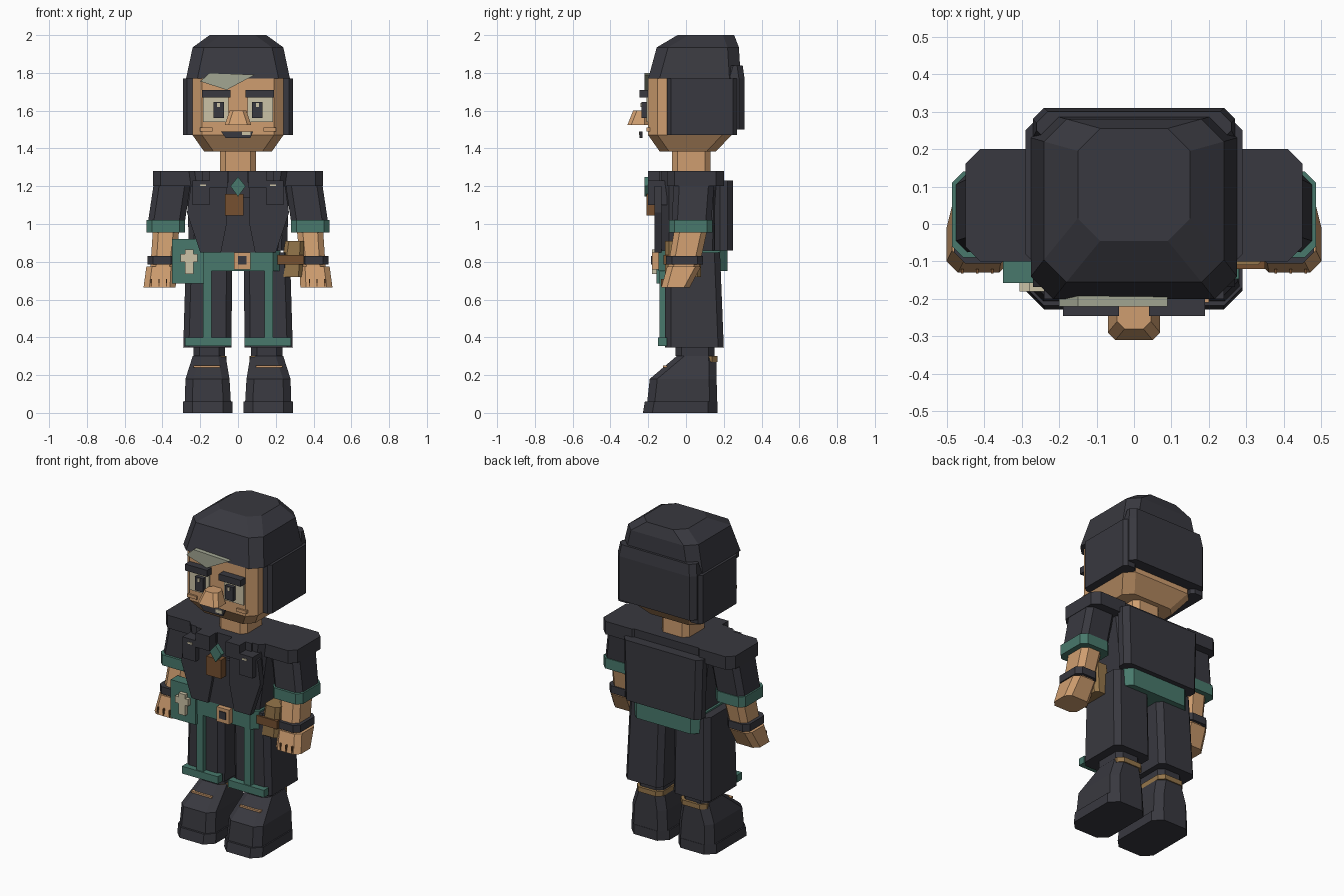
import bpy, bmesh

default_cube = bpy.data.objects.get("Cube")
if default_cube:
    bpy.data.objects.remove(default_cube, do_unlink=True)


def material(name, red, green, blue):
    mat = bpy.data.materials.new(name)
    mat.use_nodes = True
    colour = (red, green, blue, 1)
    mat.diffuse_color = colour
    mat.node_tree.nodes["Principled BSDF"].inputs["Base Color"].default_value = colour
    return mat


charcoal = material("charcoal", .04, .04, .05)
skin = material("skin", .62, .34, .16)
teal = material("teal", .065, .19, .15)
cream = material("cream", .6, .54, .38)
brown = material("brown", .18, .08, .03)
tan = material("tan", .3, .18, .07)
sage = material("pale sage", .36, .38, .29)


def bridge(name, mat, first_ring, last_ring):
    """Close two matching rings of points into a solid."""
    bm = bmesh.new()
    first = [bm.verts.new(point) for point in first_ring]
    last = [bm.verts.new(point) for point in last_ring]
    bm.faces.new(first)
    bm.faces.new(last)
    for i in range(len(first)):
        bm.faces.new((first[i - 1], first[i], last[i], last[i - 1]))
    bmesh.ops.recalc_face_normals(bm, faces=bm.faces)
    mesh = bpy.data.meshes.new(name)
    bm.to_mesh(mesh)
    bm.free()
    mesh.materials.append(mat)
    bpy.context.collection.objects.link(bpy.data.objects.new(name, mesh))


def outline(x, y, bevel):
    """Rectangle corners, each cut off by the bevel."""
    (left, right), (front, back) = x, y
    if not bevel:
        return [(left, front), (right, front), (right, back), (left, back)]
    return [(left + bevel, front), (right - bevel, front),
            (right, front + bevel), (right, back - bevel),
            (right - bevel, back), (left + bevel, back),
            (left, back - bevel), (left, front + bevel)]


def block(name, mat, x, y, z, bevel=.03, top_x=None, top_y=None, side=1):
    """Upright block; the top may have its own width and depth."""
    if not isinstance(x, tuple):
        x = (-x, x)
    top_x = top_x or x
    if not isinstance(top_x, tuple):
        top_x = (-top_x, top_x)
    bottom, top = z
    bridge(name, mat,
           [(px * side, py, bottom) for px, py in outline(x, y, bevel)],
           [(px * side, py, top) for px, py in outline(top_x, top_y or y, bevel)])


def box(name, mat, x, y, z, side=1):
    block(name, mat, x, y, z, bevel=0, side=side)


def plate(name, mat, y, points, side=1):
    """Shape drawn in (x, z) and given a depth along y."""
    front, back = y
    bridge(name, mat, [(x * side, front, z) for x, z in points],
           [(x * side, back, z) for x, z in points])


def pair(make, name, *args, **options):
    """Make a part on the left and its mirror image on the right."""
    make("left_" + name, *args, side=1, **options)
    make("right_" + name, *args, side=-1, **options)


# Shared levels
hairline, jaw, face_front = 1.77, 1.47, -.2
shoulder_top, chest_front, waist = 1.28, -.13, .85
cuff_top, trouser_hem, ankle = 1.02, .345, .3

# Head, neck and hair
head_depth = (face_front, .24)
block("face", skin, x=.24, y=head_depth, z=(jaw, hairline), bevel=.05)
block("chin", skin, x=.18, y=(-.14, .16), z=(1.385, jaw), bevel=.05,
      top_x=.24, top_y=head_depth)
block("neck", skin, x=.095, y=(-.075, .13), z=(shoulder_top - .04, 1.4))
cap_depth, crown_depth = (face_front, .29), (-.155, .28)
block("hair_cap", charcoal, x=.275, y=cap_depth, z=(hairline, 1.935), bevel=.06,
      top_x=.24, top_y=crown_depth)
block("hair_crown", charcoal, x=.24, y=crown_depth, z=(1.935, 2), bevel=.06,
      top_x=.15, top_y=(-.045, .255))
block("hair_back", charcoal, x=.27, y=(.2, .31), z=(1.5, hairline))
block("hair_back_ridge", charcoal, x=.27, y=(.2, .31), z=(hairline, 1.84),
      top_x=.26, top_y=(.22, .3))
pair(block, "side_hair", charcoal, x=(.2, .29), y=(-.1, .27), z=(jaw, hairline), bevel=.02)
plate("hair_streak", sage, (face_front - .02, face_front + .03),
      [(-.2, 1.755), (-.15, 1.8), (.09, 1.79), (-.06, 1.71)])

# Face
block("nose", skin, x=.07, y=(-.31, face_front), z=(1.525, 1.6), bevel=.02,
      top_x=.045, top_y=(-.28, face_front))
plate("mouth", charcoal, (-.245, -.23),
      [(-.09, 1.49), (-.065, 1.455), (.065, 1.455), (.08, 1.49)])
box("tooth", cream, x=(.02, .065), y=(-.25, -.24), z=(1.47, 1.49))
eye_front, pupil_front = face_front - .01, face_front - .035
pair(box, "eye", cream, x=(.05, .185), y=(eye_front, face_front), z=(1.54, hairline - .1))
pair(box, "pupil", charcoal, x=(.075, .13), y=(pupil_front, eye_front), z=(1.56, 1.645))
pair(box, "eye_glint", cream, x=(.095, .11), y=(pupil_front - .005, pupil_front), z=(1.62, 1.64))
pair(box, "brow", charcoal, x=(.04, .19), y=(-.245, face_front), z=(1.67, 1.71))
pair(box, "cheek", skin, x=(.135, .2), y=(eye_front, face_front + .04), z=(1.49, 1.51))

# Torso and belt
block("torso", charcoal, x=.21, y=(chest_front, .18), z=(waist, shoulder_top), bevel=.04,
      top_x=.27, top_y=(chest_front, .19))
block("back_panel", charcoal, x=.26, y=(.15, .25), z=(waist + .01, 1.23), top_x=.27)
block("belt", teal, x=.225, y=(-.145, .22), z=(waist - .1, waist + .01), bevel=.04)
box("buckle", skin, x=(-.02, .065), y=(-.18, chest_front), z=(.76, waist))
box("buckle_centre", charcoal, x=(0, .045), y=(-.186, -.18), z=(.785, .83))

# Jacket front
block("shirt_front", charcoal, x=.09, y=(-.15, chest_front), z=(waist, 1.14), bevel=0, top_x=.07)
pair(plate, "jacket_flap", charcoal, (-.168, chest_front),
     [(.06, 1), (.06, 1.22), (.25, 1.2), (.27, 1.06), (.2, waist), (.09, waist)])
lapel_depth = (face_front, -.1)
pair(box, "upper_lapel", charcoal, x=(.055, .15), y=lapel_depth, z=(1.19, shoulder_top))
pair(box, "lower_lapel", charcoal, x=(.15, .24), y=lapel_depth, z=(1.1, 1.23))
pair(box, "collar", charcoal, x=(.05, .19), y=(-.14, -.05), z=(1.22, shoulder_top))
pair(box, "collar_pin", cream, x=(.17, .2), y=(face_front - .005, face_front), z=(1.2, 1.21))
box("pendant_pouch", brown, x=(-.07, .03), y=(-.21, -.16), z=(1.045, 1.16))
plate("pendant_gem", teal, (-.22, -.19), [(-.04, 1.2), (0, 1.145), (.04, 1.2), (0, 1.25)])

# Arms
pair(block, "shoulder", charcoal, x=(.19, .45), y=(-.1, .2), z=(1.2, shoulder_top), bevel=.04)
pair(block, "sleeve", charcoal, x=(.28, .475), y=(-.075, .135), z=(cuff_top, 1.22),
     top_x=(.25, .445), top_y=(-.065, .15))
pair(block, "sleeve_cuff", teal, x=(.28, .485), y=(-.09, .14), z=(.955, cuff_top))
pair(block, "forearm", skin, x=(.335, .465), y=(-.1, .065), z=(.75, .98),
     top_x=(.31, .45), top_y=(-.06, .115))
pair(block, "wristband", charcoal, x=(.325, .48), y=(-.105, .09), z=(.785, .83))
pair(block, "hand", skin, x=(.33, .5), y=(-.13, .02), z=(.665, .775),
     top_x=(.325, .485), top_y=(-.1, .08))
for finger in range(3):
    gap = .375 + finger * .04
    pair(box, f"finger_gap_{finger}", brown, x=(gap, gap + .007), y=(-.132, -.12), z=(.67, .71))

# Hip gear
block("side_pouch", tan, x=(.22, .34), y=(-.11, .08), z=(.72, .91), bevel=.02, top_x=(.25, .35))
box("pouch_strap", brown, x=(.21, .35), y=(-.12, -.02), z=(.785, .835))
box("book", teal, x=(-.35, -.18), y=(-.157, -.09), z=(.685, .92))
emblem_depth = (-.18, -.15)
box("book_emblem_stem", cream, x=(-.28, -.235), y=emblem_depth, z=(.735, .865))
box("book_emblem_bar", cream, x=(-.305, -.215), y=emblem_depth, z=(.8, .84))

# Trousers
pair(block, "trouser_leg", charcoal, x=(.035, .29), y=(-.11, .2), z=(trouser_hem, waist),
     top_x=(.03, .275), top_y=(-.11, .18))
pair(box, "trouser_stripe", teal, x=(.14, .185), y=(-.14, -.1), z=(.4, .78))
pair(box, "trouser_band", teal, x=(.035, .28), y=(-.147, -.1), z=(trouser_hem + .01, .4))
pair(block, "sock", charcoal, x=(.07, .235), y=(-.055, .15), z=(ankle, trouser_hem))
pair(block, "ankle_ring", tan, x=(.06, .24), y=(-.04, .167), z=(ankle - .03, ankle))

# Boots
foot_width, foot_depth = (.045, .278), (-.192, .162)
pair(block, "boot_sole", charcoal, x=(.03, .29), y=(-.228, .167), z=(0, .06), bevel=.05,
     top_y=(-.218, .167))
pair(block, "boot_foot", charcoal, x=(.038, .282), y=(-.205, .165), z=(.06, .18), bevel=.04,
     top_x=foot_width, top_y=foot_depth)
pair(block, "boot_shaft", charcoal, x=foot_width, y=foot_depth, z=(.18, ankle), bevel=.04,
     top_x=(.065, .24), top_y=(-.05, .16))
pair(box, "boot_lace", skin, x=(.095, .235), y=(-.122, -.1), z=(.24, .25))
